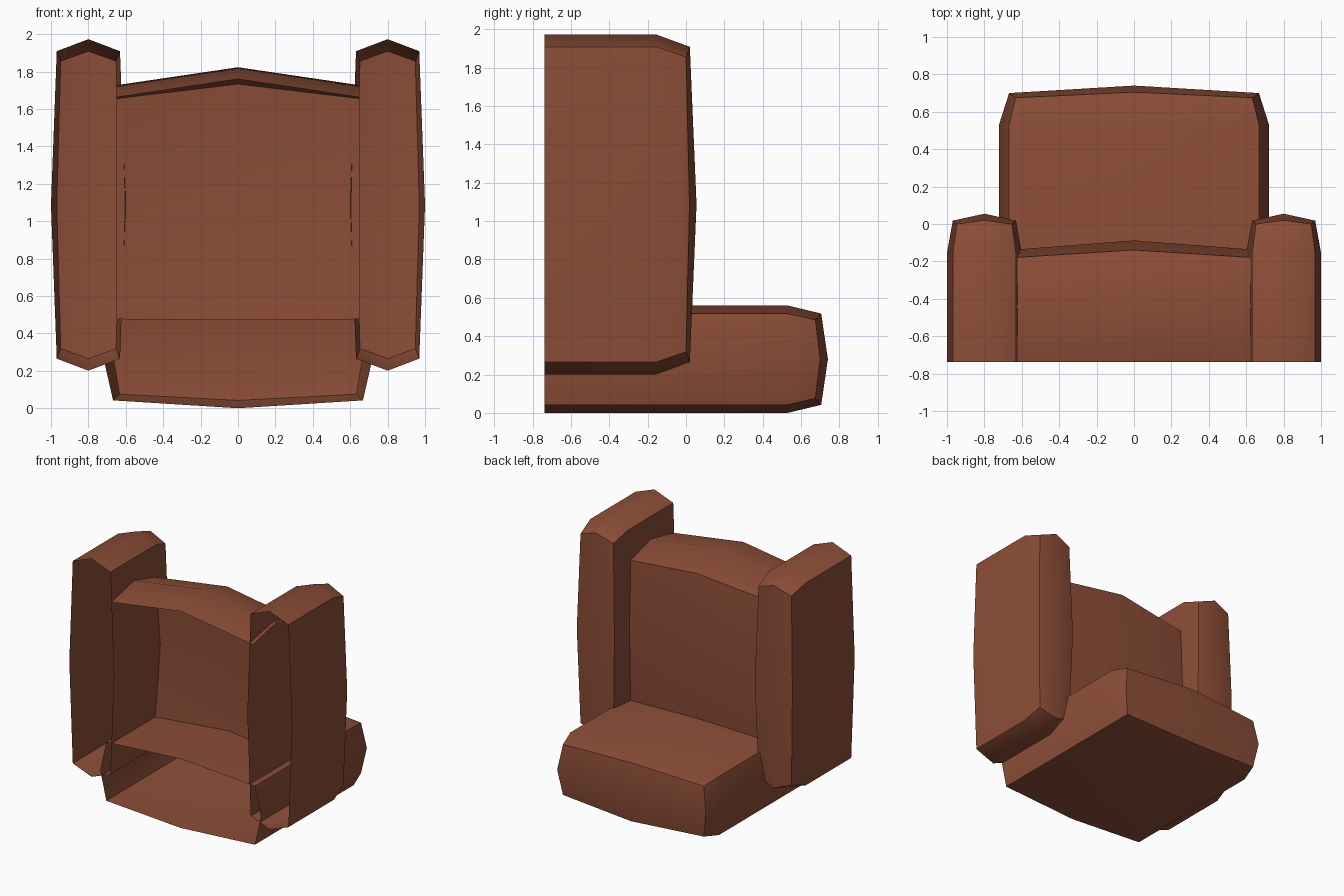
import bpy

if "Cube" in bpy.data.objects:
    bpy.data.objects.remove(bpy.data.objects["Cube"])

leather = bpy.data.materials.new("brown leather")
leather.diffuse_color = (0.26, 0.075, 0.038, 1)
leather.use_nodes = True
leather.node_tree.nodes["Principled BSDF"].inputs["Base Color"].default_value = leather.diffuse_color


def make(name, verts, faces):
    """Mesh object with the shared colour and smooth shading between sharp edges."""
    me = bpy.data.meshes.new(name)
    me.from_pydata(verts, [], faces)
    me.update()
    # the +y cap (last face) must look towards +y
    if me.polygons[-1].normal.y < 0:
        me.flip_normals()
    me.materials.append(leather)
    ob = bpy.data.objects.new(name, me)
    bpy.context.collection.objects.link(ob)
    bpy.ops.object.select_all(action='DESELECT')
    ob.select_set(True)
    bpy.context.view_layer.objects.active = ob
    bpy.ops.object.shade_smooth_by_angle(angle=0.9)
    return ob


def outline(cx, cz, wc, hc, wm, hm, yc, yt, ys):
    """Eight points: corners (wc, hc), top/bottom middles (hm), side middles (wm)."""
    pts = [(wc, hc, yc), (0, hm, yt), (-wc, hc, yc), (-wm, 0, ys),
           (-wc, -hc, yc), (0, -hm, yt), (wc, -hc, yc), (wm, 0, ys)]
    return [(cx + x, y, cz + z) for x, z, y in pts]


def cushion(name, cx, cz, section, cap, y_ring, y_tip):
    """Bulging box, open at y = -0.737, closed by a domed cap on +y."""
    verts = (outline(cx, cz, *section, -0.737, -0.737, -0.737)
             + outline(cx, cz, *section, y_ring, y_ring, y_ring)
             + outline(cx, cz, *cap) + [(cx, y_tip, cz)])
    faces = [(r + i, r + 8 + i, r + 8 + (i + 1) % 8, r + (i + 1) % 8)
             for r in (0, 8) for i in range(8)]
    # cap quads wind the same way as the walls
    faces += [(16 + (i - 1) % 8, 24, 16 + i + 1, 16 + i) for i in (0, 2, 4, 6)]
    return make(name, verts, faces)


# Arms
for side, label in ((-1, "left_arm"), (1, "right_arm")):
    cushion(label, side * 0.8, 1.087, (0.169, 0.822, 0.2, 0.886),
            (0.148, 0.768, 0.169, 0.822, 0.0, 0.02, 0.018), -0.155, 0.055)

# Seat
cushion("seat", 0, 0.28, (0.668, 0.238, 0.722, 0.28),
        (0.633, 0.205, 0.668, 0.238, 0.675, 0.705, 0.70), 0.53, 0.74)

# Backrest: curved top and face, its ends buried in the arms and seat
edge = [(-0.737, 1.663), (-0.44, 1.727), (-0.18, 1.655), (-0.138, 1.10), (-0.18, 0.476)]
mid = [(-0.737, 1.76), (-0.44, 1.823), (-0.139, 1.733), (-0.088, 1.10), (-0.139, 0.472)]
verts = [(x, y, z) for x, prof in ((-0.65, edge), (0, mid), (0.65, edge)) for y, z in prof]
faces = [(c * 5 + r, c * 5 + r + 1, c * 5 + r + 6, c * 5 + r + 5)
         for c in range(2) for r in range(4)]
make("backrest", verts, faces)
